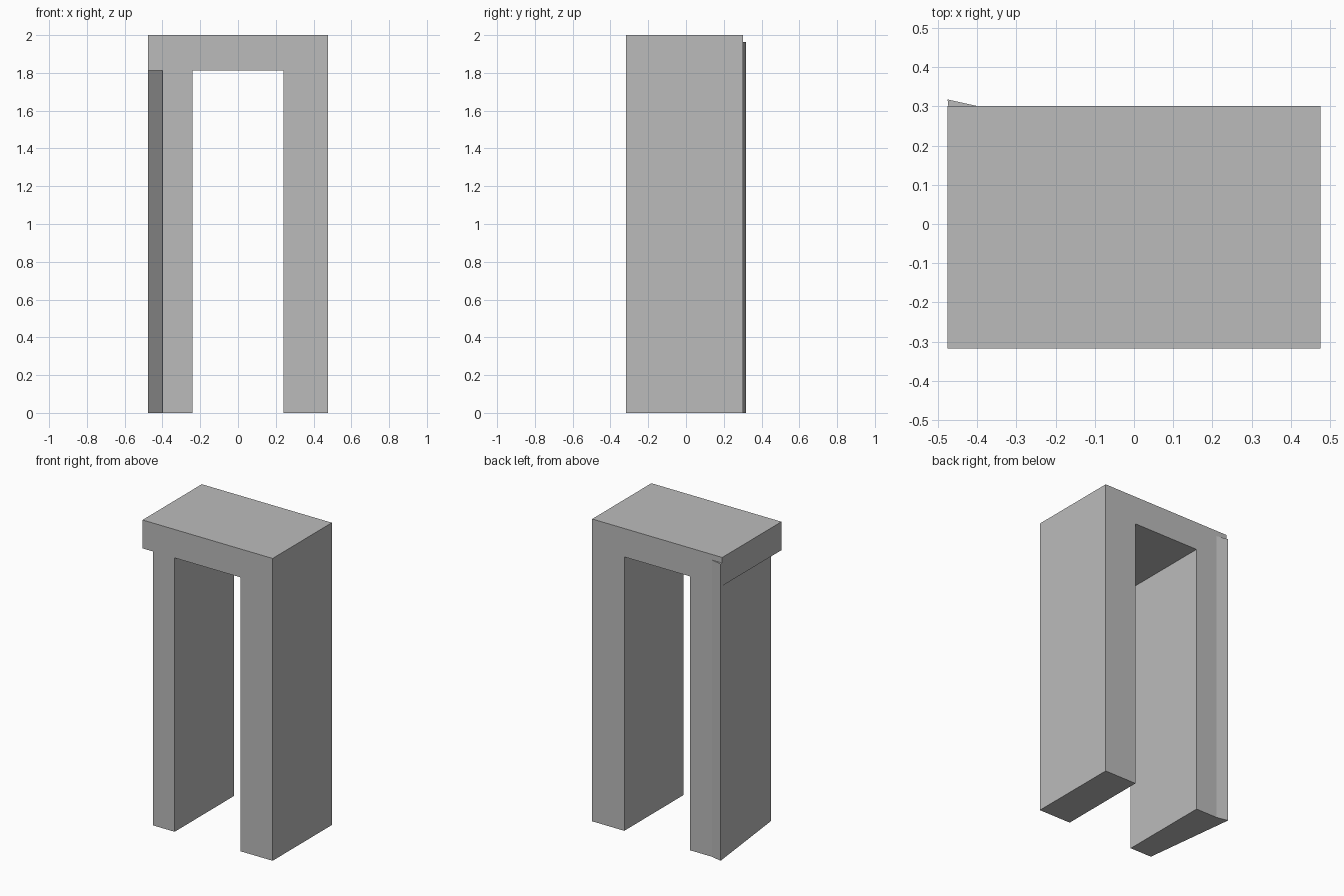
import bpy
import bmesh
from mathutils import Vector

cube = bpy.data.objects.get("Cube")
if cube:
    bpy.data.objects.remove(cube, do_unlink=True)

# One plain grey for everything
GREY = (0.5, 0.5, 0.5, 1)
grey = bpy.data.materials.new("plain grey")
grey.use_nodes = True
grey.diffuse_color = GREY
grey.node_tree.nodes["Principled BSDF"].inputs["Base Color"].default_value = GREY

HALF_W, HEIGHT, LINTEL = 0.476, 2.0, 1.812
FRONT, BACK, FLARE_BACK = -0.318, 0.301, 0.318
LEG_OUTER, GAP = -0.4, 0.241


def prism(name, outline, direction):
    """Extrude a closed outline along a direction into a flat-shaded solid."""
    bm = bmesh.new()
    base = bm.faces.new([bm.verts.new(p) for p in outline])
    extruded = bmesh.ops.extrude_face_region(bm, geom=[base], use_keep_orig=True)
    top = [v for v in extruded["geom"] if isinstance(v, bmesh.types.BMVert)]
    bmesh.ops.translate(bm, verts=top, vec=Vector(direction))
    bmesh.ops.recalc_face_normals(bm, faces=bm.faces)
    mesh = bpy.data.meshes.new(name)
    bm.to_mesh(mesh)
    bm.free()
    mesh.materials.append(grey)
    obj = bpy.data.objects.new(name, mesh)
    bpy.context.collection.objects.link(obj)
    return obj


# Doorway frame: lintel and both legs as one upright profile
profile = [
    (-HALF_W, HEIGHT), (-HALF_W, LINTEL), (LEG_OUTER, LINTEL), (LEG_OUTER, 0),
    (-GAP, 0), (-GAP, LINTEL), (GAP, LINTEL), (GAP, 0),
    (HALF_W, 0), (HALF_W, HEIGHT),
]
prism("door_frame", [(x, FRONT, z) for x, z in profile], (0, BACK - FRONT, 0))

# Tapered flare on the outside of the right leg, widening towards the back
flare = [(LEG_OUTER, FRONT, 0), (LEG_OUTER, BACK, 0), (-HALF_W, FLARE_BACK, 0)]
prism("right_leg_flare", flare, (0, 0, 1.963))
